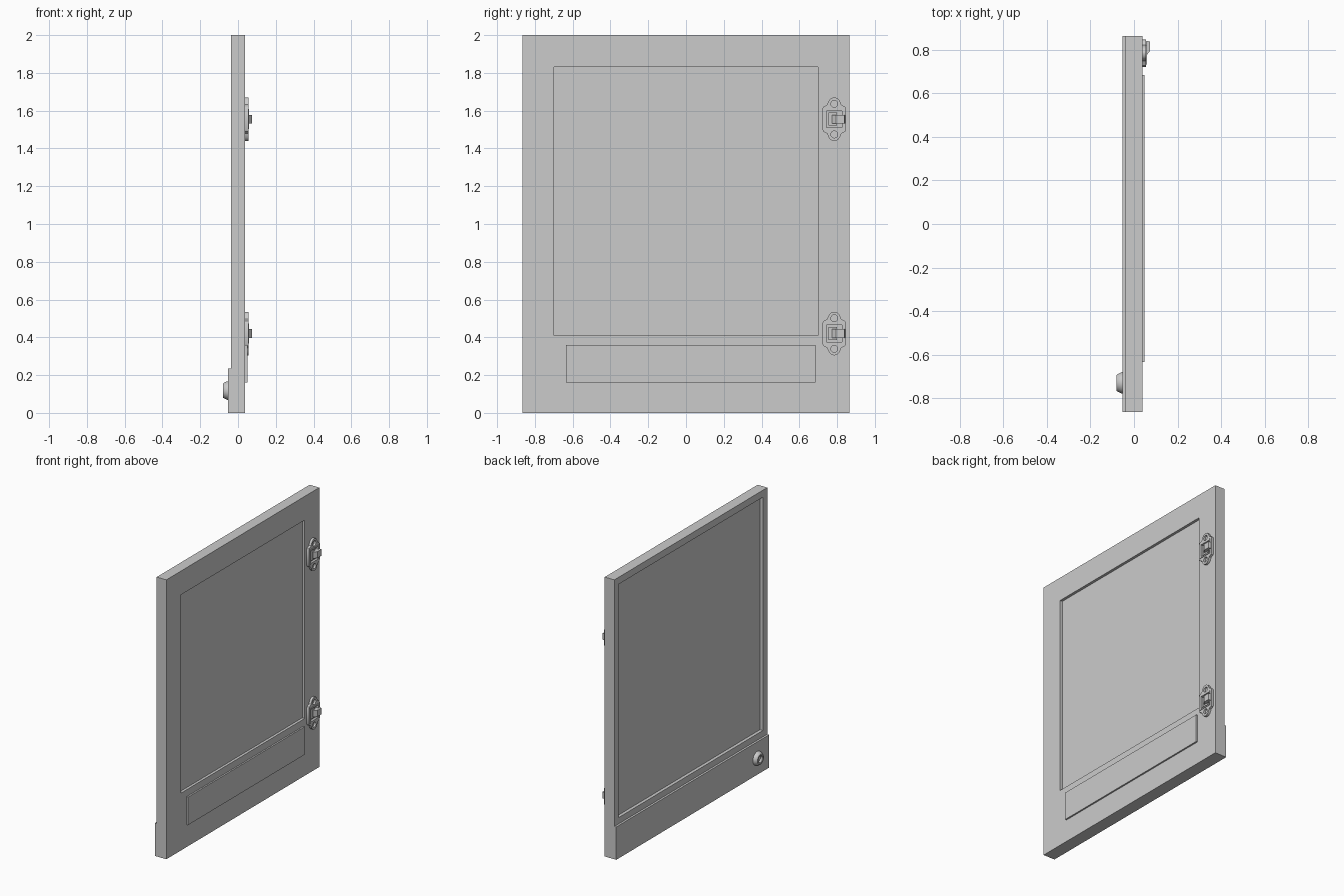
import bpy, bmesh, math
from mathutils import Vector

if "Cube" in bpy.data.objects:
    bpy.data.objects.remove(bpy.data.objects["Cube"])


def prism(name, points, base, push):
    """Extrude a closed planar outline; base maps each 2D point to 3D."""
    bm = bmesh.new()
    face = bm.faces.new([bm.verts.new(base(*p)) for p in points])
    ext = bmesh.ops.extrude_face_region(bm, geom=[face])
    bmesh.ops.translate(bm, vec=Vector(push),
                        verts=[v for v in ext["geom"] if isinstance(v, bmesh.types.BMVert)])
    bmesh.ops.recalc_face_normals(bm, faces=bm.faces)
    mesh = bpy.data.meshes.new(name)
    bm.to_mesh(mesh)
    bm.free()
    obj = bpy.data.objects.new(name, mesh)
    bpy.context.collection.objects.link(obj)
    return obj


def slab(name, outline, x0, x1):
    return prism(name, outline, lambda y, z: (x0, y, z), (x1 - x0, 0, 0))


def rect(y0, y1, z0, z1):
    return [(y0, z0), (y1, z0), (y1, z1), (y0, z1)]


def circle(cy, cz, r, n=24):
    return [(cy + r * math.cos(2 * math.pi * i / n),
             cz + r * math.sin(2 * math.pi * i / n)) for i in range(n)]


def cut(obj, cutters):
    for c in cutters:
        mod = obj.modifiers.new("cut", "BOOLEAN")
        mod.operation, mod.solver, mod.object = "DIFFERENCE", "EXACT", c
        bpy.context.view_layer.objects.active = obj
        bpy.ops.object.modifier_apply(modifier=mod.name)
        bpy.data.objects.remove(c)


def smooth(obj):
    bpy.ops.object.select_all(action="DESELECT")
    obj.select_set(True)
    bpy.context.view_layer.objects.active = obj
    bpy.ops.object.shade_smooth_by_angle(angle=math.radians(30))


# Door leaf with thicker bottom rail, recessed on both faces
door = prism("door_panel",
             [(-0.053, 0), (0.038, 0), (0.038, 2), (-0.038, 2), (-0.038, 0.235), (-0.053, 0.235)],
             lambda x, z: (x, -0.865, z), (0, 1.73, 0))
cut(door, [slab("front_recess", rect(-0.70, 0.70, 0.41, 1.83), 0.019, 0.2),
           slab("back_recess", rect(-0.815, 0.815, 0.28, 1.95), -0.2, -0.015)])

# Raised lower plate
slab("lower_plate", rect(-0.635, 0.685, 0.16, 0.36), 0.03, 0.049)

# Latch outline: one quarter mirrored into a plate with rounded ears
quarter = [(0.063, 0.055), (0.057, 0.066), (0.047, 0.071), (0.037, 0.077), (0.034, 0.086)]
quarter += [(0.032 * math.cos(a), 0.083 + 0.032 * math.sin(a))
            for a in (math.radians(d) for d in (25, 45, 65, 85))]
half = quarter + [(-y, z) for y, z in reversed(quarter)]
outline = half + [(-y, -z) for y, z in half]

LATCH_Y = 0.785
for label, cz in (("lower", 0.42), ("upper", 1.555)):
    # Mounting plate with a square pocket and screw holes
    plate = slab(label + "_latch_plate", [(LATCH_Y + y, cz + z) for y, z in outline], 0.036, 0.055)
    cut(plate, [slab("pocket", rect(0.742, 0.826, cz - 0.045, cz + 0.045), 0.041, 0.2)]
        + [slab("hole", circle(LATCH_Y, cz + s * 0.081, 0.018), 0.041, 0.2) for s in (-1, 1)])
    smooth(plate)
    # Raised rim around the pocket
    rim = slab(label + "_latch_rim", rect(0.733, 0.833, cz - 0.053, cz + 0.053), 0.045, 0.059)
    cut(rim, [slab("opening", rect(0.743, 0.825, cz - 0.044, cz + 0.044), 0.0, 0.2)])
    # Lever: flat tongue in the pocket and protruding finger
    prism(label + "_latch_lever",
          [(0.038, 0.772), (0.055, 0.772), (0.074, 0.795), (0.074, 0.838), (0.055, 0.842), (0.038, 0.842)],
          lambda x, y: (x, y, cz - 0.023), (0, 0, 0.046))
    slab(label + "_latch_tongue", rect(0.755, 0.80, cz - 0.034, cz + 0.034), 0.038, 0.050)

# Tapered round knob with hollow centre, lathed along x
profile = [(-0.045, 0.050), (-0.058, 0.049), (-0.078, 0.039), (-0.080, 0.036),
           (-0.080, 0.026), (-0.077, 0.023), (-0.064, 0.021), (-0.064, 0.0)]
bm = bmesh.new()
verts = [bm.verts.new((x, -0.73 + r, 0.118)) for x, r in profile]
edges = [bm.edges.new(pair) for pair in zip(verts, verts[1:])]
bmesh.ops.spin(bm, geom=verts + edges, cent=(0, -0.73, 0.118), axis=(1, 0, 0),
               angle=2 * math.pi, steps=32)
bmesh.ops.remove_doubles(bm, verts=bm.verts, dist=1e-5)
bmesh.ops.recalc_face_normals(bm, faces=bm.faces)
mesh = bpy.data.meshes.new("knob")
bm.to_mesh(mesh)
bm.free()
knob = bpy.data.objects.new("knob", mesh)
bpy.context.collection.objects.link(knob)
smooth(knob)
